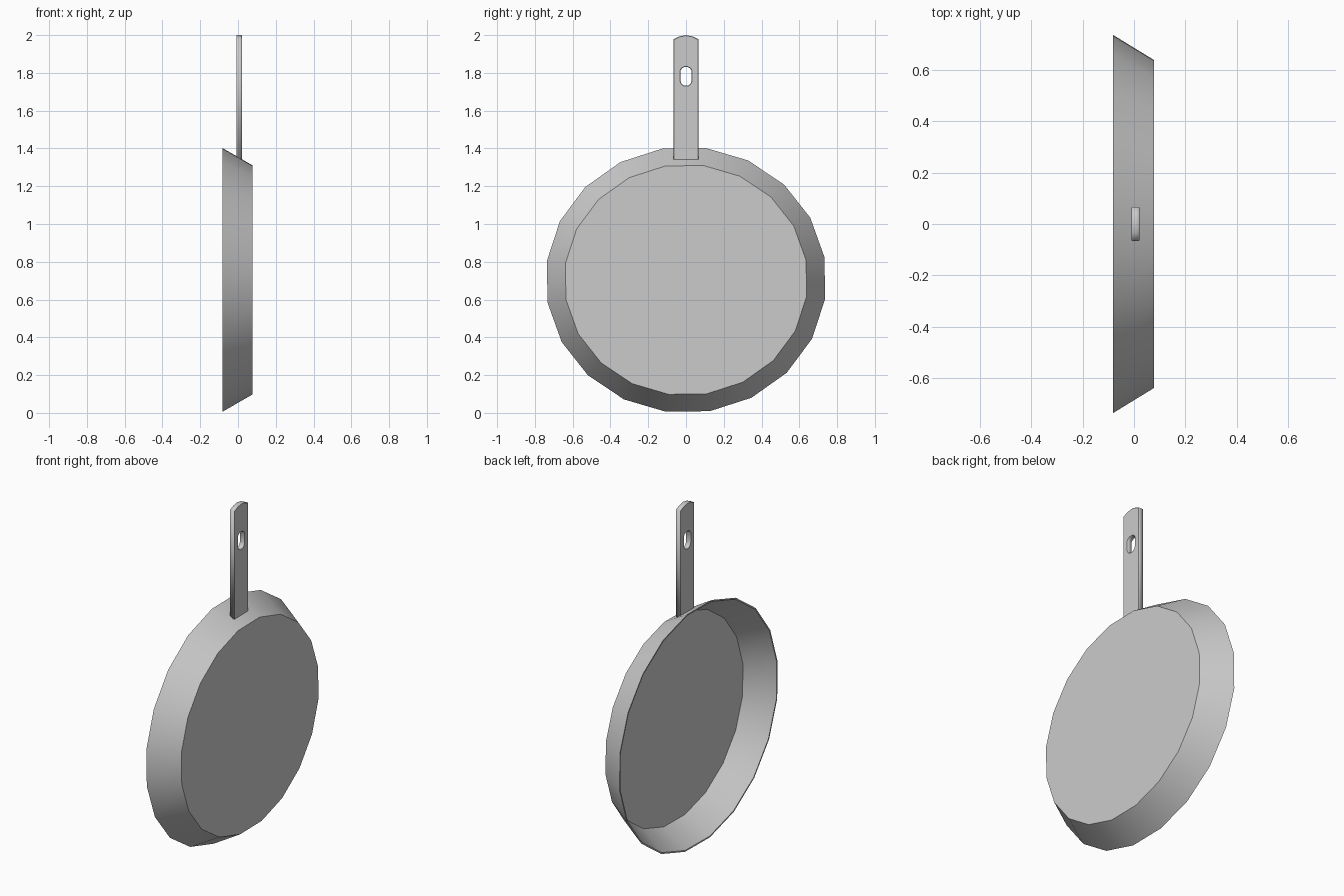
import bpy, bmesh, math

if "Cube" in bpy.data.objects:
    bpy.data.objects.remove(bpy.data.objects["Cube"])

SIDES = 20
TURN = math.radians(9.8)      # vertices straddle the axes, with a slight twist
CZ = 0.704
WALL = 0.008


def add_object(name, bm):
    bmesh.ops.recalc_face_normals(bm, faces=bm.faces)
    mesh = bpy.data.meshes.new(name)
    bm.to_mesh(mesh)
    bm.free()
    obj = bpy.data.objects.new(name, mesh)
    bpy.context.collection.objects.link(obj)
    return obj


def smooth(obj):
    bpy.ops.object.select_all(action='DESELECT')
    obj.select_set(True)
    bpy.context.view_layer.objects.active = obj
    bpy.ops.object.shade_smooth_by_angle(angle=math.radians(30))


# Pan body: slightly oval rings lofted from outer base to rim to inner base
def ring(bm, x, ry, rz):
    angles = [TURN + i * math.tau / SIDES for i in range(SIDES)]
    return [bm.verts.new((x, ry * math.cos(a), CZ + rz * math.sin(a))) for a in angles]


bm = bmesh.new()
rings = [ring(bm, *p) for p in (
    (0.078, 0.645, 0.612),
    (-0.082, 0.744, 0.705),
    (-0.082, 0.744 - WALL, 0.705 - WALL),
    (0.078 - WALL, 0.645 - WALL, 0.612 - WALL),
)]
for a, b in zip(rings, rings[1:]):
    for i in range(SIDES):
        j = (i + 1) % SIDES
        bm.faces.new((a[i], a[j], b[j], b[i]))
bm.faces.new(rings[0])
bm.faces.new(rings[-1])
smooth(add_object("pan_body", bm))

# Handle: flat outline with a hanging hole, extruded with a tiny bevel
half_outline = [(0.067, 1.335), (0.067, 1.978), (0.035, 1.993)]
half_hole = [(0.012, 1.733), (0.023, 1.742), (0.029, 1.757),
             (0.029, 1.813), (0.022, 1.824), (0.010, 1.830)]


def mirrored(points, tip=None):
    middle = [tip] if tip else []
    return points + middle + [(-y, z) for y, z in reversed(points)]


curve = bpy.data.curves.new("handle_profile", 'CURVE')
curve.dimensions = '2D'
curve.fill_mode = 'BOTH'
curve.extrude = 0.012
curve.bevel_depth = 0.003
curve.bevel_resolution = 0
curve.offset = -0.003
for points in (mirrored(half_outline, (0, 2.0)), mirrored(half_hole)):
    spline = curve.splines.new('POLY')
    spline.points.add(len(points) - 1)
    spline.use_cyclic_u = True
    for p, (y, z) in zip(spline.points, points):
        p.co = (y, z, 0, 1)

handle = bpy.data.objects.new("handle", curve)
bpy.context.collection.objects.link(handle)
handle.location.x = 0.006
handle.rotation_euler = (math.pi / 2, 0, math.pi / 2)
bpy.ops.object.select_all(action='DESELECT')
handle.select_set(True)
bpy.context.view_layer.objects.active = handle
bpy.ops.object.convert(target='MESH')
handle = bpy.context.view_layer.objects.active

# Slant the handle foot so it follows the pan wall
for v in handle.data.vertices:
    if v.co.y < 1.4:
        v.co.y += (0.015 - v.co.z) * 0.58
